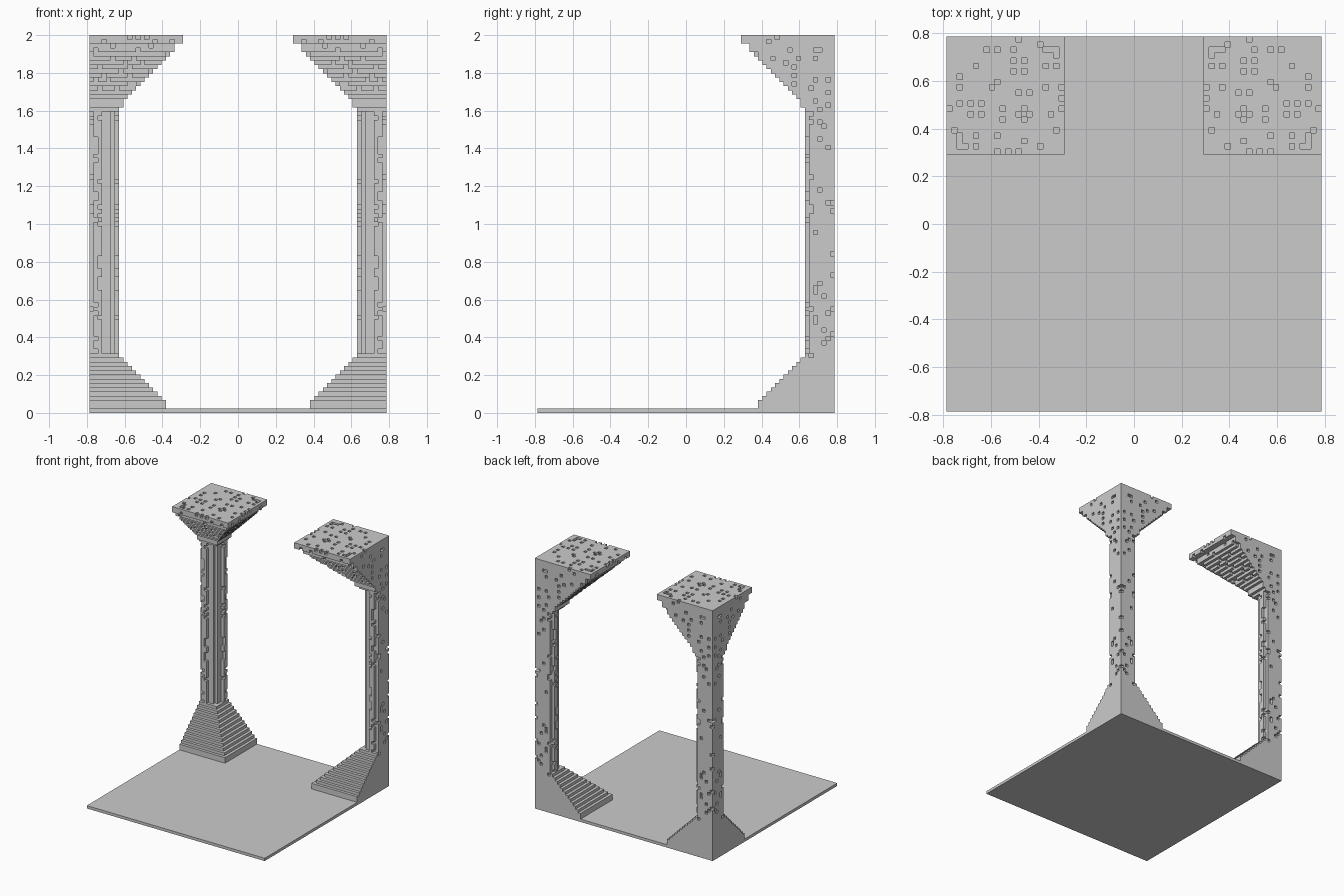
import bpy
import bmesh
import random
from mathutils import Vector

cube = bpy.data.objects.get("Cube")
if cube:
    bpy.data.objects.remove(cube, do_unlink=True)

random.seed(4)
LEVELS = 89
V = 2 / LEVELS            # edge of one block
HALF = 35                 # half the floor width, in blocks
BASE_TOP, CAP_START = 13, 72

# Missing blocks: (distance from corner, distance from corner) on the top,
# and (distance from corner, level) on the outer walls
TOP_PITS = [(13, 0), (17, 1), (7, 2), (9, 2), (12, 2), (18, 2), (19, 2), (20, 2), (20, 3),
            (12, 4), (14, 4), (5, 5), (14, 6), (18, 5), (20, 5), (12, 6), (9, 8), (18, 9),
            (13, 10), (15, 10), (14, 13), (15, 14), (19, 14), (21, 13), (20, 17)]
WALL_PITS = [(15, 87), (13, 88), (14, 83), (10, 85), (8, 83), (11, 82), (9, 81), (9, 79),
             (9, 77), (4, 85), (3, 85), (4, 83), (1, 78), (4, 78), (5, 76), (1, 75), (4, 73),
             (1, 72), (3, 71), (5, 70), (5, 68), (6, 66), (3, 68), (2, 67), (3, 64), (6, 63),
             (1, 62), (5, 55), (3, 52), (5, 48), (5, 47), (1, 49), (0, 49), (0, 47), (4, 42),
             (0, 37), (0, 32), (3, 30), (4, 29), (4, 28), (2, 27), (0, 24), (1, 23), (5, 24),
             (4, 22), (4, 21), (2, 19), (0, 18), (1, 17), (2, 16), (5, 13)]
RIM_PITS = [(3, 87), (9, 88), (11, 88), (15, 87), (19, 87)]


def width(z):
    """Blocks from the corner to the inner side at a level."""
    if z < BASE_TOP:
        return min(18, 20 - z)
    if z < CAP_START:
        return 7
    if z >= LEVELS - 2:
        return 22
    return max(8, min(20, z - 65))


def in_flute(a, b, z):
    """Grooves of the shaft, plain at both ends."""
    if not BASE_TOP < z < CAP_START - 1:
        return False
    lo, hi = sorted((a, b))
    return (hi == 6 and lo not in (1, 2)) or lo == hi == 5


# Whole column as a set of blocks counted inward from its outer corner
column = {(a, b, z) for z in range(1, LEVELS)
          for a in range(width(z)) for b in range(width(z)) if not in_flute(a, b, z)}


def chip(a, b, z):
    column.discard((a, b, z))
    column.discard((b, a, z))


# Chips on the top, outer walls and rim
for a, b in TOP_PITS:
    chip(a, b, LEVELS - 1)
for a, z in WALL_PITS:
    chip(a, 0, z)
for a, z in RIM_PITS:
    chip(a, 21, z)

# Scattered chips on the inner shaft faces and the capital steps
for z in range(BASE_TOP + 1, CAP_START - 1):
    if random.random() < 0.3:
        chip(random.choice((1, 2)), 6, z)
for z in range(76, LEVELS - 2):
    for a in random.sample(range(width(z)), 2):
        chip(a, width(z) - 1, z)

DIRECTIONS = [Vector(d) for d in ((1, 0, 0), (-1, 0, 0), (0, 1, 0),
                                  (0, -1, 0), (0, 0, 1), (0, 0, -1))]


def make_object(name, bm):
    mesh = bpy.data.meshes.new(name)
    bm.to_mesh(mesh)
    bm.free()
    obj = bpy.data.objects.new(name, mesh)
    bpy.context.collection.objects.link(obj)
    return obj


def block_part(name, low, high):
    """Outer skin of the column between two levels, mirrored to both corners."""
    bm = bmesh.new()
    verts = {}

    def vert(p):
        key = tuple(round(c * 2) for c in p)
        if key not in verts:
            verts[key] = bm.verts.new(((HALF - p.x) * V, (HALF - p.y) * V, p.z * V))
        return verts[key]

    for cell in sorted(column):
        if not low <= cell[2] < high:
            continue
        centre = Vector(cell) + Vector((0.5, 0.5, 0.5))
        for d in DIRECTIONS:
            near = tuple(int(c + s) for c, s in zip(cell, d))
            if near in column or near[2] == 0:
                continue
            u = Vector((d.y, d.z, d.x)) / 2
            w = d.cross(u)
            mid = centre + d / 2
            bm.faces.new([vert(mid + s * u + t * w)
                          for s, t in ((-1, -1), (1, -1), (1, 1), (-1, 1))])
    bmesh.ops.dissolve_limit(bm, angle_limit=0.01, verts=bm.verts, edges=bm.edges)
    obj = make_object(name, bm)
    mirror = obj.modifiers.new("Mirror", 'MIRROR')
    mirror.use_axis[0] = True
    mirror.use_mirror_merge = False
    return obj


# Floor slab
bm = bmesh.new()
bmesh.ops.create_cube(bm, size=1)
bmesh.ops.scale(bm, vec=(2 * HALF * V, 2 * HALF * V, V), verts=bm.verts)
bmesh.ops.translate(bm, vec=(0, 0, V / 2), verts=bm.verts)
make_object("floor_slab", bm)

# Stepped bases, fluted shafts and flared capitals
block_part("column_bases", 1, BASE_TOP)
block_part("column_shafts", BASE_TOP, CAP_START)
block_part("column_capitals", CAP_START, LEVELS)
